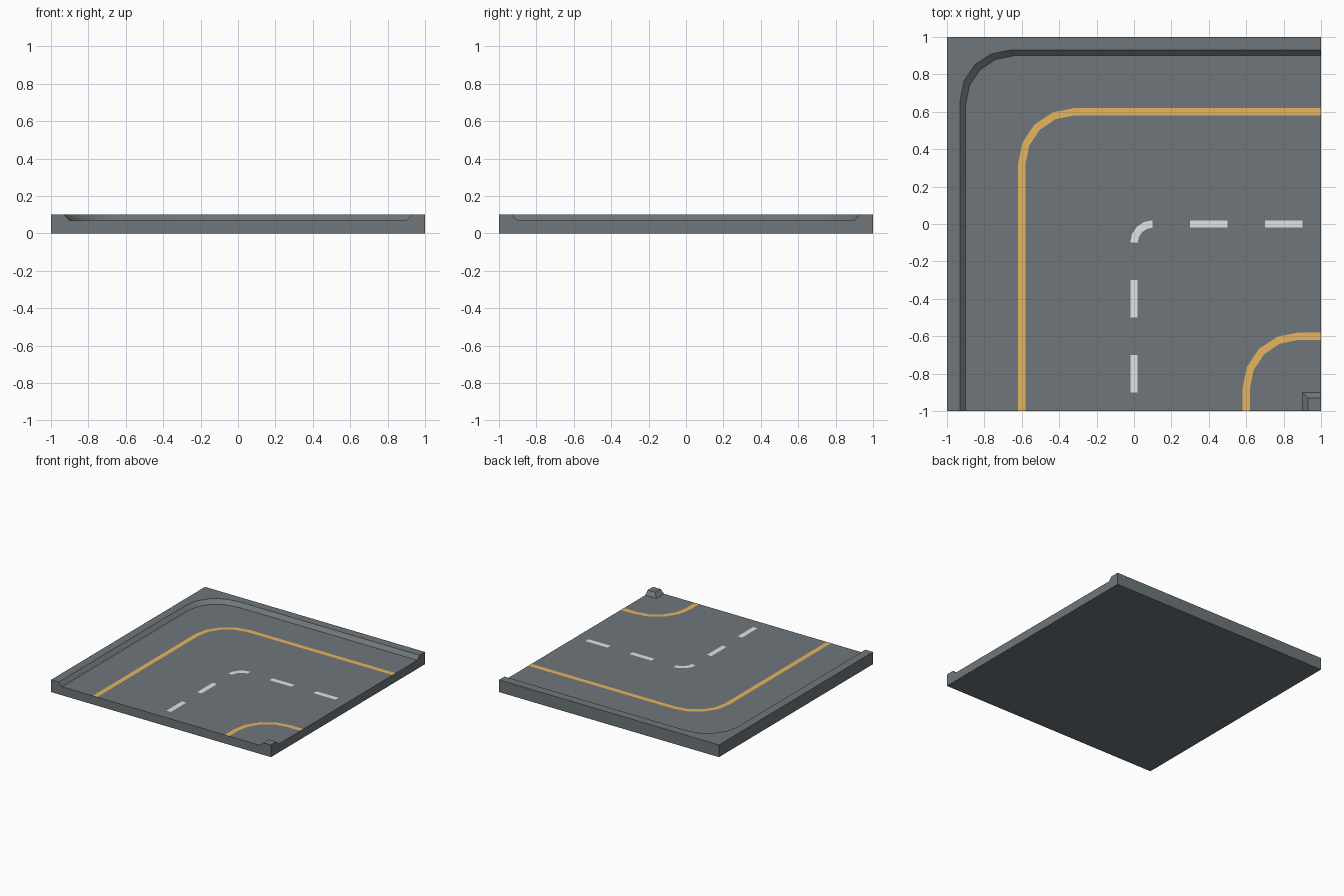
import bpy, bmesh, math

if "Cube" in bpy.data.objects:
    bpy.data.objects.remove(bpy.data.objects["Cube"])

ROAD, KERB = 0.07, 0.10   # road surface and kerb top heights


def material(name, rgb):
    m = bpy.data.materials.new(name)
    m.diffuse_color = (*rgb, 1)
    m.use_nodes = True
    m.node_tree.nodes["Principled BSDF"].inputs["Base Color"].default_value = m.diffuse_color
    return m


asphalt = material("asphalt_grey", (0.158, 0.180, 0.193))
yellow = material("line_yellow", (0.80, 0.46, 0.11))
white = material("line_white", (0.78, 0.82, 0.84))


def arc(cx, cy, r, n=4):
    """Quarter turn from heading +y to heading +x."""
    return [(cx - r * math.cos(i * math.pi / 2 / n),
             cy + r * math.sin(i * math.pi / 2 / n)) for i in range(n + 1)]


def bend(cx, cy, r):
    """Arc with straight runs to the front and right tile edges."""
    return [(cx - r, -1)] + arc(cx, cy, r) + [(1, cy + r)]


def make(name, faces, mat, upward=False):
    bm = bmesh.new()
    for f in faces:
        bm.faces.new([bm.verts.new(p) for p in f])
    bmesh.ops.remove_doubles(bm, verts=bm.verts, dist=1e-5)
    if upward:
        for f in bm.faces:
            f.normal_update()
            if f.normal.z < 0:
                f.normal_flip()
    else:
        bmesh.ops.recalc_face_normals(bm, faces=bm.faces)
    me = bpy.data.meshes.new(name)
    bm.to_mesh(me)
    bm.free()
    me.materials.append(mat)
    ob = bpy.data.objects.new(name, me)
    bpy.context.collection.objects.link(ob)
    return ob


def at(path, z):
    return [(x, y, z) for x, y in path]


def band(a, b):
    """Quads between two paths of equal length."""
    return [(a[i], a[i + 1], b[i + 1], b[i]) for i in range(len(a) - 1)]


def marking(name, a, b, mat):
    z = ROAD + 0.001
    return make(name, band(at(a, z), at(b, z)), mat, upward=True)


# Road tile: slab, sloped kerb round the outside, small kerb block inside
foot = bend(-0.64, 0.64, 0.26)
lip = bend(-0.66, 0.66, 0.27)
block_foot = [(0.9, -1), (0.9, -0.9), (1, -0.9)]
block_lip = [(0.93, -1), (0.93, -0.93), (1, -0.93)]
profile = [(-1, 0), (1, 0), (1, KERB), (0.93, KERB), (0.9, ROAD),
           (-0.9, ROAD), (-0.93, KERB), (-1, KERB)]
faces = [
    at(foot + block_foot[::-1], ROAD),                # road surface
    at(lip + [(1, 1), (-1, 1), (-1, -1)], KERB),      # kerb top
    at(block_lip + [(1, -1)], KERB),                  # block top
    [(u, -1, z) for u, z in profile],                 # front side
    [(1, -u, z) for u, z in profile],                 # right side
    [(-1, -1, 0), (-1, 1, 0), (-1, 1, KERB), (-1, -1, KERB)],
    [(-1, 1, 0), (1, 1, 0), (1, 1, KERB), (-1, 1, KERB)],
    [(-1, -1, 0), (1, -1, 0), (1, 1, 0), (-1, 1, 0)],
]
faces += band(at(foot, ROAD), at(lip, KERB))
faces += band(at(block_foot, ROAD), at(block_lip, KERB))
tile = make("road_tile", faces, asphalt)
bpy.context.view_layer.objects.active = tile
tile.select_set(True)
bpy.ops.object.shade_smooth_by_angle(angle=math.radians(30))

# Yellow edge lines
for name, c in (("outer_edge_line", -0.32), ("inner_edge_line", 0.88)):
    marking(name, bend(c, -c, 0.30), bend(c, -c, 0.26), yellow)

# White centre line: curved dash and two straight dashes each way
marking("centre_curve_dash", arc(0.1, -0.1, 0.12), arc(0.1, -0.1, 0.08), white)
for i, s in enumerate((0.3, 0.7)):
    e = s + 0.2
    marking(f"right_dash_{i}", [(s, 0.02), (e, 0.02)], [(s, -0.02), (e, -0.02)], white)
    marking(f"front_dash_{i}", [(-0.02, -s), (-0.02, -e)], [(0.02, -s), (0.02, -e)], white)
